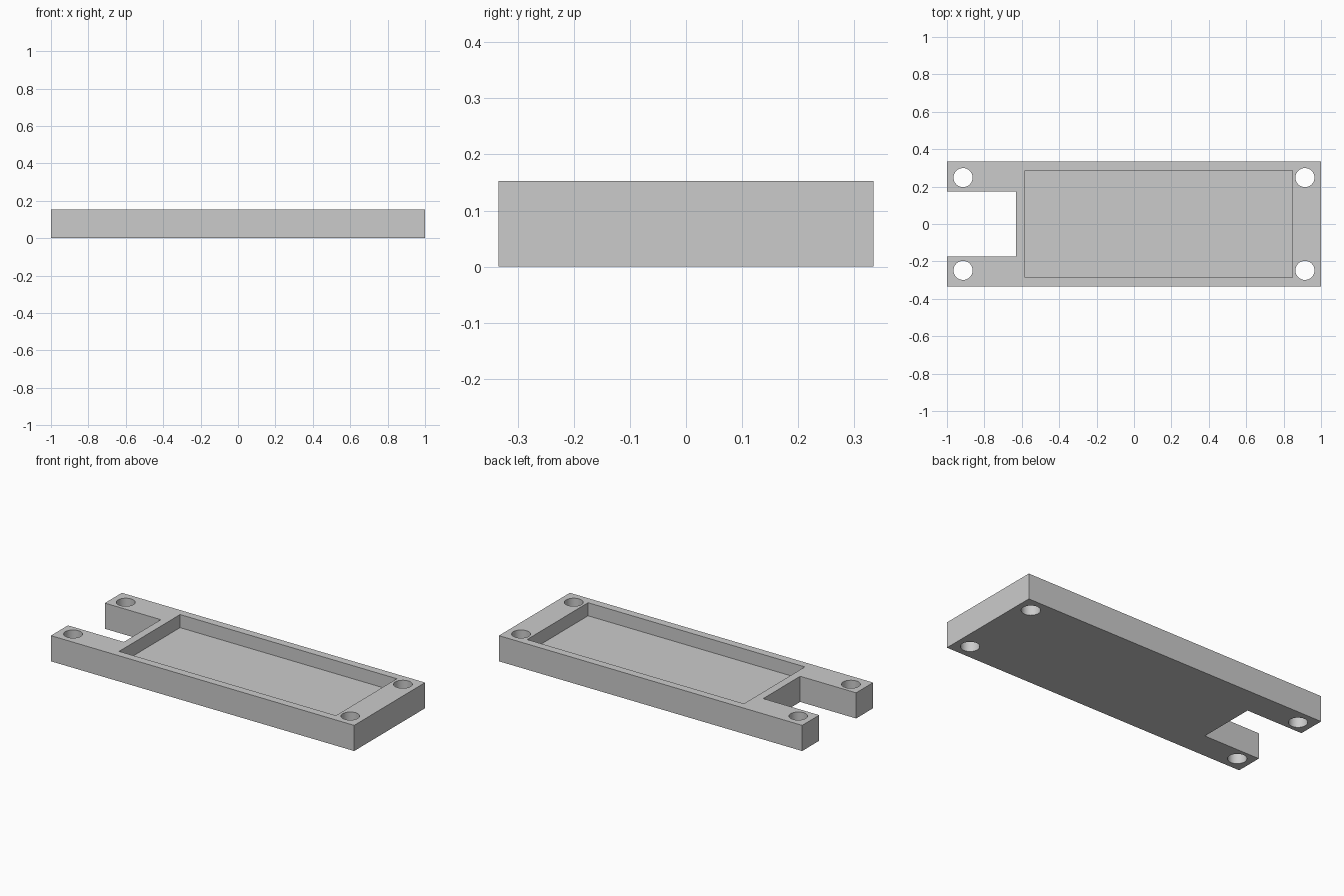
import bpy
import bmesh
from math import radians
from mathutils import Matrix

LENGTH, WIDTH, HEIGHT = 2.0, 0.668, 0.153
POCKET_DEPTH = 0.078
HOLE_X, HOLE_Y, HOLE_R = 0.914, 0.248, 0.051

cube = bpy.data.objects.get("Cube")
if cube:
    bpy.data.objects.remove(cube, do_unlink=True)

grey = bpy.data.materials.new("plain_grey")
grey.use_nodes = True
colour = (0.6, 0.6, 0.6, 1)
grey.diffuse_color = colour
grey.node_tree.nodes["Principled BSDF"].inputs["Base Color"].default_value = colour


def add_object(name, bm):
    mesh = bpy.data.meshes.new(name)
    bm.to_mesh(mesh)
    bm.free()
    mesh.materials.append(grey)
    obj = bpy.data.objects.new(name, mesh)
    bpy.context.collection.objects.link(obj)
    return obj


def box(name, x0, x1, half_width, z0, z1):
    bm = bmesh.new()
    place = Matrix.Translation(((x0 + x1) / 2, 0, (z0 + z1) / 2))
    size = Matrix.Diagonal((x1 - x0, half_width * 2, z1 - z0, 1))
    bmesh.ops.create_cube(bm, size=1, matrix=place @ size)
    return add_object(name, bm)


def drill(name, x, y):
    bm = bmesh.new()
    bmesh.ops.create_cone(bm, cap_ends=True, segments=48, radius1=HOLE_R,
                          radius2=HOLE_R, depth=HEIGHT * 2,
                          matrix=Matrix.Translation((x, y, HEIGHT / 2)))
    return add_object(name, bm)


# Solid tray body
tray = box("tray_body", -LENGTH / 2, LENGTH / 2, WIDTH / 2, 0, HEIGHT)

# Recess, open end slot and four corner screw holes
cutters = [
    box("pocket_cutter", -0.583, 0.847, 0.287, HEIGHT - POCKET_DEPTH, HEIGHT + 0.1),
    box("slot_cutter", -1.1, -0.631, 0.174, -0.1, HEIGHT + 0.1),
]
for end, sx in (("left", 1), ("right", -1)):
    for side, sy in (("front", -1), ("back", 1)):
        cutters.append(drill(f"{side}_{end}_hole_cutter", sx * HOLE_X, sy * HOLE_Y))

bpy.context.view_layer.objects.active = tray
for cutter in cutters:
    cutter.hide_render = True
    cut = tray.modifiers.new(cutter.name, "BOOLEAN")
    cut.operation = "DIFFERENCE"
    cut.solver = "EXACT"
    cut.object = cutter
    bpy.ops.object.modifier_apply(modifier=cut.name)
    bpy.data.objects.remove(cutter, do_unlink=True)

# Smooth hole walls, crisp edges elsewhere
bpy.ops.object.select_all(action="DESELECT")
tray.select_set(True)
bpy.ops.object.shade_smooth_by_angle(angle=radians(30))
